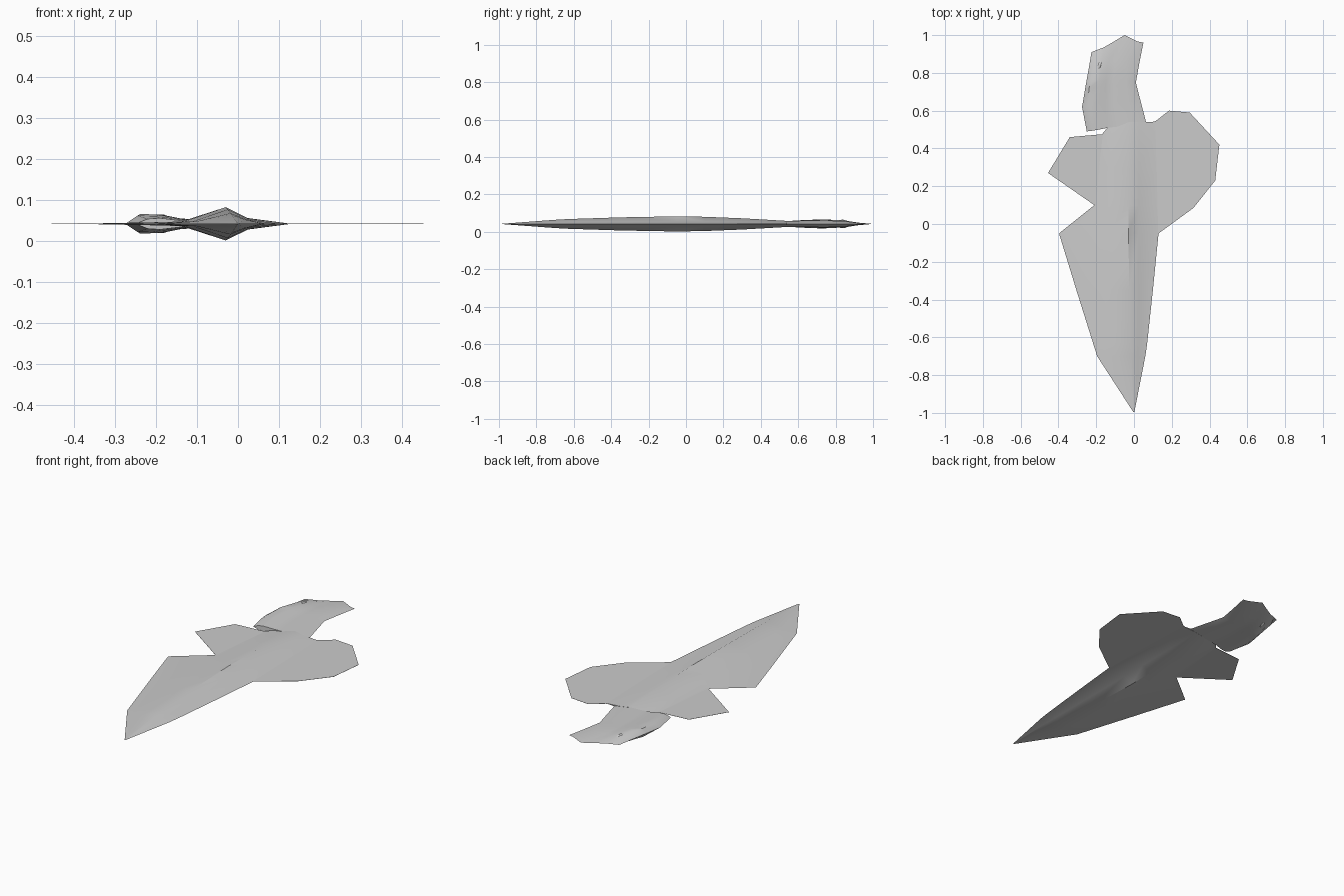
import bpy, bmesh, math

if "Cube" in bpy.data.objects:
    bpy.data.objects.remove(bpy.data.objects["Cube"], do_unlink=True)

MID = 0.0425  # height of the flat centre plane

steel = bpy.data.materials.new("light grey")
steel.use_nodes = True
GREY = (0.6, 0.6, 0.6, 1)
steel.diffuse_color = GREY
steel.node_tree.nodes["Principled BSDF"].inputs["Base Color"].default_value = GREY


def finish(name, bm):
    """Clean the mesh, add it to the scene and shade it."""
    bmesh.ops.remove_doubles(bm, verts=bm.verts, dist=0.0001)
    bmesh.ops.recalc_face_normals(bm, faces=bm.faces)
    mesh = bpy.data.meshes.new(name)
    bm.to_mesh(mesh)
    bm.free()
    mesh.materials.append(steel)
    obj = bpy.data.objects.new(name, mesh)
    bpy.context.collection.objects.link(obj)
    bpy.ops.object.select_all(action='DESELECT')
    obj.select_set(True)
    bpy.context.view_layer.objects.active = obj
    bpy.ops.object.shade_smooth_by_angle(angle=math.radians(40))
    return obj


def loft(name, rows):
    """Skin rows of (x, y, half thickness), mirrored about the centre plane."""
    bm = bmesh.new()
    grids = [[[bm.verts.new((x, y, MID + s * h)) for x, y, h in row] for row in rows]
             for s in (1, -1)]
    for g in grids:
        for a, b in zip(g, g[1:]):
            for i in range(len(a) - 1):
                bm.faces.new((a[i], a[i + 1], b[i + 1], b[i]))
    for end in (0, -1):
        t, u = grids[0][end], grids[1][end]
        for i in range(len(t) - 1):
            bm.faces.new((t[i], t[i + 1], u[i + 1], u[i]))
    return finish(name, bm)


def plate(name, outline, half=0.0004):
    """Very thin flat plate."""
    bm = bmesh.new()
    top = [bm.verts.new((x, y, MID + half)) for x, y in outline]
    low = [bm.verts.new((x, y, MID - half)) for x, y in outline]
    bm.faces.new(top)
    bm.faces.new(low[::-1])
    n = len(top)
    for i in range(n):
        j = (i + 1) % n
        bm.faces.new((top[i], low[i], low[j], top[j]))
    return finish(name, bm)


# Blade: y, left edge, left shoulder (x, h), ridge (x, h), right shoulder (x, h), right edge
blade = [
    (-0.995, -0.004, -0.003, 0.0, 0.0, 0.0, 0.001, 0.0, 0.002),
    (-0.70, -0.195, -0.10, 0.006, -0.015, 0.022, 0.018, 0.010, 0.060),
    (-0.63, -0.217, -0.11, 0.006, -0.018, 0.026, 0.020, 0.011, 0.070),
    (-0.35, -0.305, -0.13, 0.006, -0.025, 0.035, 0.022, 0.013, 0.100),
    (-0.05, -0.397, -0.14, 0.005, -0.030, 0.0405, 0.024, 0.014, 0.130),
    (0.10, -0.210, -0.13, 0.005, -0.030, 0.038, 0.024, 0.013, 0.128),
    (0.30, -0.190, -0.13, 0.005, -0.030, 0.030, 0.024, 0.011, 0.123),
    (0.475, -0.170, -0.12, 0.004, -0.030, 0.020, 0.024, 0.009, 0.118),
    (0.54, -0.115, -0.09, 0.003, -0.030, 0.016, 0.024, 0.007, 0.115),
]
loft("blade", [[(l, y, 0), (lx, y, lh), (rx, y, rh), (sx, y, sh), (r, y, 0)]
               for y, l, lx, lh, rx, rh, sx, sh, r in blade])

# Flat guard wings either side of the blade root
plate("left_guard_wing", [(0.13, -0.05), (0.315, 0.085), (0.43, 0.23), (0.452, 0.42),
                          (0.295, 0.59), (0.185, 0.60), (0.115, 0.545), (0.06, 0.53),
                          (0.06, 0.10)])
plate("right_guard_wing", [(-0.21, 0.10), (-0.455, 0.27), (-0.34, 0.46), (-0.17, 0.475),
                           (-0.13, 0.51), (-0.10, 0.45), (-0.12, 0.12)])

# Handle: each row runs from the thick right side across to the thin left edge
loft("handle", [
    [(-0.25, 0.49, 0), (-0.22, 0.494, 0.012), (-0.19, 0.499, 0.014), (-0.14, 0.509, 0.008),
     (-0.09, 0.515, 0.006), (-0.03, 0.52, 0.016), (0.065, 0.535, 0)],
    [(-0.275, 0.62, 0), (-0.245, 0.62, 0.020), (-0.20, 0.62, 0.019), (-0.15, 0.62, 0.012),
     (-0.11, 0.62, 0.008), (-0.03, 0.62, 0.017), (0.043, 0.62, 0)],
    [(-0.258, 0.72, 0), (-0.238, 0.72, 0.024), (-0.19, 0.72, 0.022), (-0.15, 0.72, 0.014),
     (-0.11, 0.72, 0.008), (-0.04, 0.72, 0.018), (0.017, 0.72, 0)],
    [(-0.251, 0.76, 0), (-0.225, 0.76, 0.023), (-0.185, 0.76, 0.022), (-0.15, 0.76, 0.014),
     (-0.11, 0.76, 0.009), (-0.04, 0.76, 0.018), (0.01, 0.75, 0)],
    [(-0.235, 0.85, 0), (-0.205, 0.85, 0.017), (-0.17, 0.85, 0.018), (-0.14, 0.85, 0.013),
     (-0.10, 0.86, 0.010), (-0.04, 0.86, 0.013), (0.028, 0.85, 0)],
    [(-0.225, 0.91, 0), (-0.195, 0.922, 0), (-0.16, 0.935, 0), (-0.11, 0.964, 0),
     (-0.05, 1.0, 0), (0.02, 0.966, 0), (0.05, 0.96, 0)],
])

# Small slanted grip ridge, showing on both faces of the handle
bm = bmesh.new()
bmesh.ops.create_uvsphere(bm, u_segments=12, v_segments=8, radius=1)
ang = math.radians(-18)
for v in bm.verts:
    x, y = v.co.x * 0.013, v.co.y * 0.036
    v.co = (-0.183 + x * math.cos(ang) - y * math.sin(ang),
            0.837 + x * math.sin(ang) + y * math.cos(ang), MID + v.co.z * 0.023)
finish("grip_ridge", bm)
